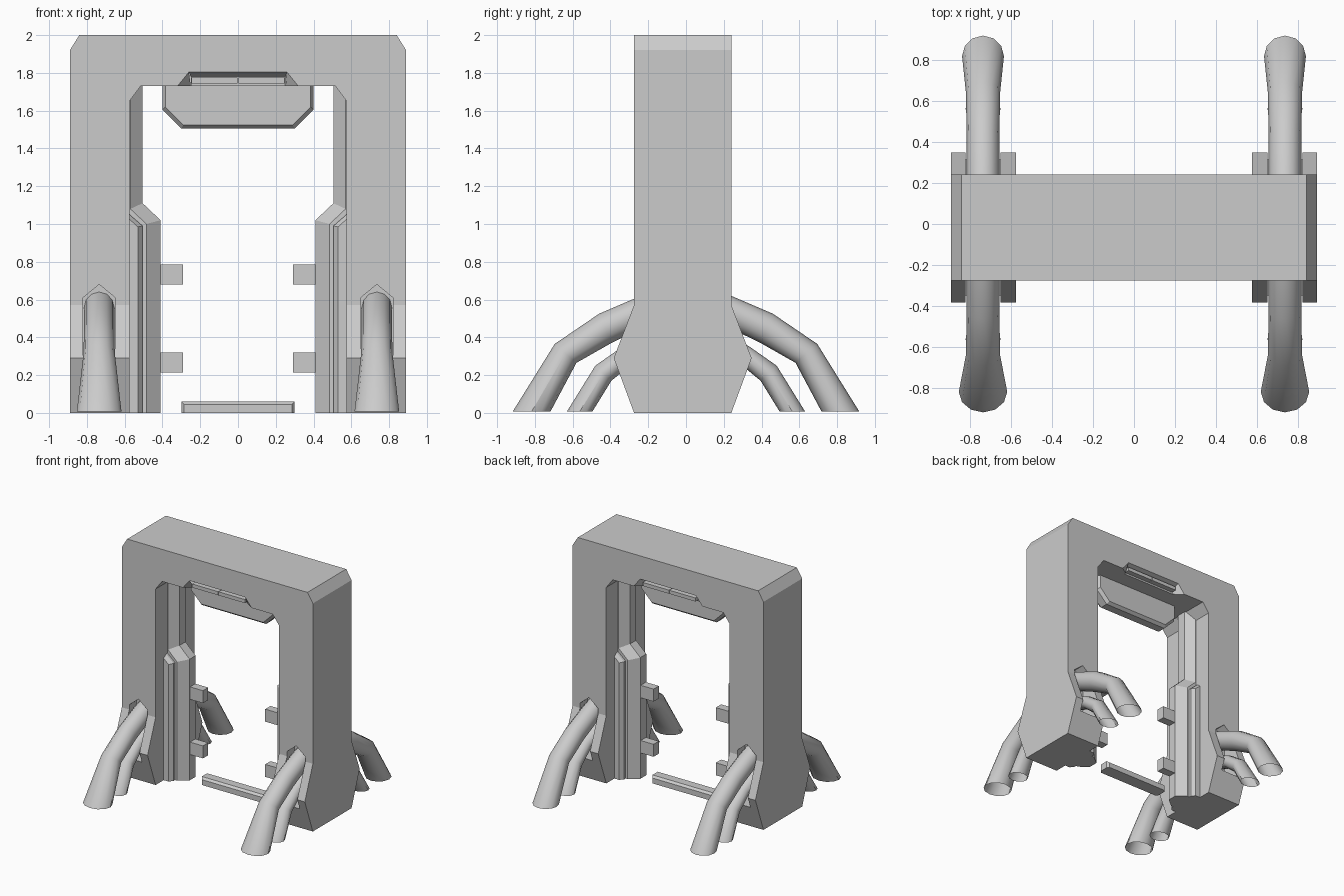
import bpy, bmesh, math

if "Cube" in bpy.data.objects:
    bpy.data.objects.remove(bpy.data.objects["Cube"])

CY = -0.0175          # depth centre of the gate body
HALF = 0.2575         # half depth of the gate body


def loft(name, rings, caps=True, smooth=False):
    """Skin a list of equal-length closed rings of 3D points."""
    bm = bmesh.new()
    vs = [[bm.verts.new(p) for p in r] for r in rings]
    n = len(rings[0])
    for a, b in zip(vs, vs[1:]):
        for i in range(n):
            bm.faces.new((a[i], a[(i + 1) % n], b[(i + 1) % n], b[i]))
    if caps:
        bm.faces.new(vs[0])
        bm.faces.new(vs[-1])
    bmesh.ops.recalc_face_normals(bm, faces=bm.faces)
    for f in bm.faces:
        f.smooth = smooth
    me = bpy.data.meshes.new(name)
    bm.to_mesh(me)
    bm.free()
    ob = bpy.data.objects.new(name, me)
    bpy.context.collection.objects.link(ob)
    return ob


def xz(y, pts, s=1):
    return [(s * x, y, z) for x, z in pts]


def sym(pts):
    """Complete a right-half outline with its mirrored left half."""
    return pts + [(-x, z) for x, z in reversed(pts)]


def bevelled(name, big, h1, small, h2, s=1):
    """Slab with a full outline in the middle and smaller outlines front and back."""
    return loft(name, [xz(CY - h2, small, s), xz(CY - h1, big, s),
                       xz(CY + h1, big, s), xz(CY + h2, small, s)])


def box(name, x0, x1, y0, y1, z0, z1, s=1):
    p = [(x0, z0), (x1, z0), (x1, z1), (x0, z1)]
    return loft(name, [xz(y0, p, s), xz(y1, p, s)])


def boolean(ob, tool, op):
    tool.hide_render = True
    m = ob.modifiers.new(op.lower(), 'BOOLEAN')
    m.operation, m.solver, m.object = op, 'EXACT', tool
    bpy.context.view_layer.objects.active = ob
    bpy.ops.object.modifier_apply(modifier=m.name)
    bpy.data.objects.remove(tool)


# Gate body
gate = sym([(0.89, 0), (0.89, 1.92), (0.84, 2.0)])
inner = sym([(0.575, 0), (0.575, 1.65), (0.515, 1.73)])
outline = gate + inner[::-1]
frame = loft("gate_frame", [xz(CY - HALF, outline), xz(CY + HALF, outline)])

# Flared feet joined to the legs
foot = [(-HALF, 0), (-0.365, 0.29), (-HALF, 0.57), (HALF, 0.57), (0.365, 0.29), (HALF, 0)]
for s in (-1, 1):
    boolean(frame, loft("foot", [[(s * x, CY + y, z) for y, z in foot]
                                 for x in (0.575, 0.89)]), 'UNION')

# Pointed pipe sockets and tapered lamp recesses, front and back
for d in (-1, 1):
    for s in (-1, 1):
        p = [(0.65, 0.2), (0.82, 0.2), (0.82, 0.61), (0.735, 0.68), (0.65, 0.61)]
        boolean(frame, loft("socket_cutter", [xz(CY + d * 0.16, p, s),
                                              xz(CY + d * 0.45, p, s)]), 'DIFFERENCE')
    boolean(frame, loft("recess_cutter", [
        xz(CY + d * (HALF - 0.06), sym([(0.25, 1.70), (0.25, 1.78)])),
        xz(CY + d * (HALF + 0.001), sym([(0.345, 1.70), (0.26, 1.805)]))]), 'DIFFERENCE')
    # Lamp bars in two halves
    for s in (-1, 1):
        y = CY + d * (HALF - 0.04)
        box("lamp_bar", 0.002, 0.245, y - 0.025, y + 0.025, 1.745, 1.775, s)

# Hanging header panel
bevelled("header_panel",
         sym([(0.30, 1.505), (0.40, 1.605), (0.40, 1.735)]), 0.035,
         sym([(0.29, 1.525), (0.385, 1.62), (0.385, 1.735)]), 0.06)

# Threshold bar
loft("threshold_bar", [xz(y, sym([(w, 0.0), (w, z)])) for y, w, z in
                       ((CY - 0.055, 0.285, 0.045), (CY - 0.035, 0.30, 0.06),
                        (CY + 0.035, 0.30, 0.06), (CY + 0.055, 0.285, 0.045))])

# Layered door jambs with latch tabs
for s in (-1, 1):
    bevelled("jamb_inner",
             [(0.58, 0), (0.41, 0), (0.41, 1.02), (0.505, 1.11), (0.505, 1.735), (0.58, 1.735)],
             0.04,
             [(0.58, 0), (0.485, 0), (0.485, 1.0), (0.57, 1.08), (0.57, 1.735), (0.58, 1.735)],
             0.10, s)
    bevelled("jamb_outer",
             [(0.58, 0), (0.505, 0), (0.505, 0.99), (0.58, 1.055)], 0.12,
             [(0.58, 0), (0.53, 0), (0.53, 0.985), (0.58, 1.03)], 0.15, s)
    for z in (0.215, 0.68):
        box("latch_tab", 0.29, 0.42, CY - 0.035, CY + 0.035, z, z + 0.105, s)

# Pipes: stations of (upper edge, lower edge, half width) as distance and height
large = [((0.12, 0.66), (0.10, 0.50), 0.08), ((0.25, 0.615), (0.20, 0.465), 0.08),
         ((0.46, 0.525), (0.395, 0.37), 0.08), ((0.695, 0.365), (0.58, 0.265), 0.083),
         ((0.917, 0.008), (0.717, 0.008), 0.118)]
small = [((0.14, 0.43), (0.12, 0.32), 0.06), ((0.33, 0.355), (0.28, 0.265), 0.062),
         ((0.48, 0.25), (0.395, 0.17), 0.065), ((0.63, 0.008), (0.495, 0.008), 0.085)]


def pipe(name, stations, s, d):
    rings = []
    for (uy, uz), (ly, lz), w in stations:
        if d > 0 and w > 0.1:
            w = 0.102        # rear pipes flare a little less
        ring = []
        for i in range(12):
            a = math.tau * i / 12
            t = (1 + math.cos(a)) / 2
            ring.append((s * 0.735 + w * math.sin(a),
                         d * (ly + (uy - ly) * t), lz + (uz - lz) * t))
        rings.append(ring)
    ob = loft(name, rings, caps=False, smooth=True)
    bpy.ops.object.select_all(action='DESELECT')
    ob.select_set(True)
    bpy.context.view_layer.objects.active = ob
    bpy.ops.object.shade_smooth_by_angle(angle=math.radians(35))


for s in (-1, 1):
    for d in (-1, 1):
        pipe("large_pipe", large, s, d)
        pipe("small_pipe", small, s, d)
